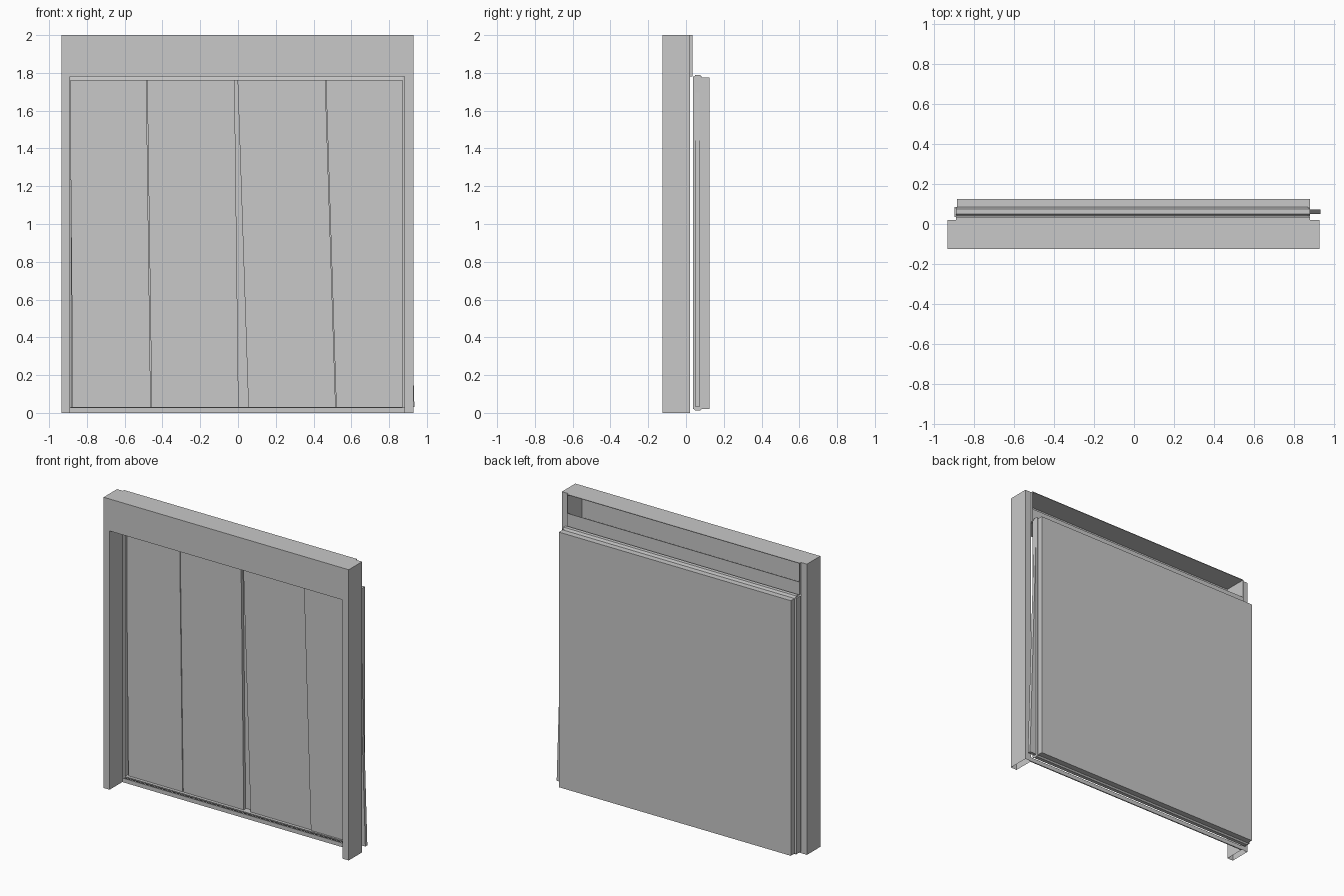
import bpy, bmesh

old = bpy.data.objects.get("Cube")
if old:
    bpy.data.objects.remove(old, do_unlink=True)

# One plain metal colour
GREY = (0.58, 0.58, 0.58, 1.0)
metal = bpy.data.materials.new("grey_metal")
metal.use_nodes = True
metal.diffuse_color = GREY
metal.node_tree.nodes["Principled BSDF"].inputs["Base Color"].default_value = GREY


def finish(name, bm):
    bmesh.ops.recalc_face_normals(bm, faces=bm.faces)
    mesh = bpy.data.meshes.new(name)
    bm.to_mesh(mesh)
    bm.free()
    mesh.materials.append(metal)
    obj = bpy.data.objects.new(name, mesh)
    bpy.context.collection.objects.link(obj)


def prism(name, outline, move, open_base=False):
    """Extrude a closed outline along a vector, optionally leaving the base open."""
    bm = bmesh.new()
    base = bm.faces.new([bm.verts.new(p) for p in outline])
    result = bmesh.ops.extrude_face_region(bm, geom=[base], use_keep_orig=True)
    top = [v for v in result["geom"] if isinstance(v, bmesh.types.BMVert)]
    bmesh.ops.translate(bm, verts=top, vec=move)
    if open_base:
        bmesh.ops.delete(bm, geom=[base], context="FACES_ONLY")
    finish(name, bm)


def box(name, x, y, z, open_base=False):
    outline = [(x[0], y[0], z[0]), (x[1], y[0], z[0]),
               (x[1], y[1], z[0]), (x[0], y[1], z[0])]
    prism(name, outline, (0, 0, z[1] - z[0]), open_base)


# Hollow side jambs, open underneath
LEFT, RIGHT = 0.882, -0.89
FRONT, BACK, HEAD = -0.125, 0.021, 1.78
box("left_jamb", (LEFT, 0.93), (FRONT, BACK), (0, 2), True)
box("right_jamb", (-0.935, RIGHT), (FRONT, BACK), (0, 2), True)

# Header channel, open at the back above a low lip, with end caps
wall, lip, lip_top = 0.004, 0.035, 1.87
channel = [(lip, HEAD), (FRONT, HEAD), (FRONT, 2), (lip, 2), (lip, 2 - wall),
           (FRONT + wall, 2 - wall), (FRONT + wall, HEAD + wall),
           (lip - wall, HEAD + wall), (lip - wall, lip_top), (lip, lip_top)]
prism("header", [(RIGHT, y, z) for y, z in channel], (LEFT - RIGHT, 0, 0))
box("left_header_cap", (LEFT - wall, LEFT), (FRONT, lip), (HEAD, 2))
box("right_header_cap", (RIGHT, RIGHT + wall), (FRONT, lip), (HEAD, 2))

# Thin threshold strip between the jambs
box("threshold", (RIGHT, LEFT), (0.013, BACK), (0, 0.028))

# Flat panel closing the back
box("back_panel", (-0.885, 0.88), (0.085, 0.125), (0.02, 1.775))

# Rounded rails along the top and bottom of the doors
for name, z0, rise in (("top_rail", 1.76, 0.03), ("bottom_rail", 0.03, -0.018)):
    rail = [(0.037, 0), (0.04, 0.5), (0.05, 1), (0.075, 1), (0.083, 0.5), (0.085, 0)]
    prism(name, [(RIGHT, y, z0 + rise * h) for y, h in rail], (LEFT - RIGHT, 0, 0))

# Uprights closing the sides of the door casing
box("right_post", (-0.9, -0.887), (0.036, 0.085), (0.02, 1.78))
box("left_post", (0.872, LEFT), (0.036, 0.085), (0.02, 1.78))

# Four leaning door leaves: edges at the top, then at the bottom, and front depth
leaves = {
    "right_outer_leaf": (-0.89, -0.485, -0.875, -0.462, 0.058),
    "right_inner_leaf": (-0.481, -0.018, -0.457, 0.003, 0.058),
    "left_inner_leaf": (-0.002, 0.462, 0.055, 0.517, 0.058),
    "left_outer_leaf": (0.465, 0.88, 0.52, 0.934, 0.05),
}
for name, (t0, t1, b0, b1, y) in leaves.items():
    outline = [(b0, y, 0.03), (b1, y, 0.03), (t1, y, 1.76), (t0, y, 1.76)]
    prism(name, outline, (0, 0.022, 0))
